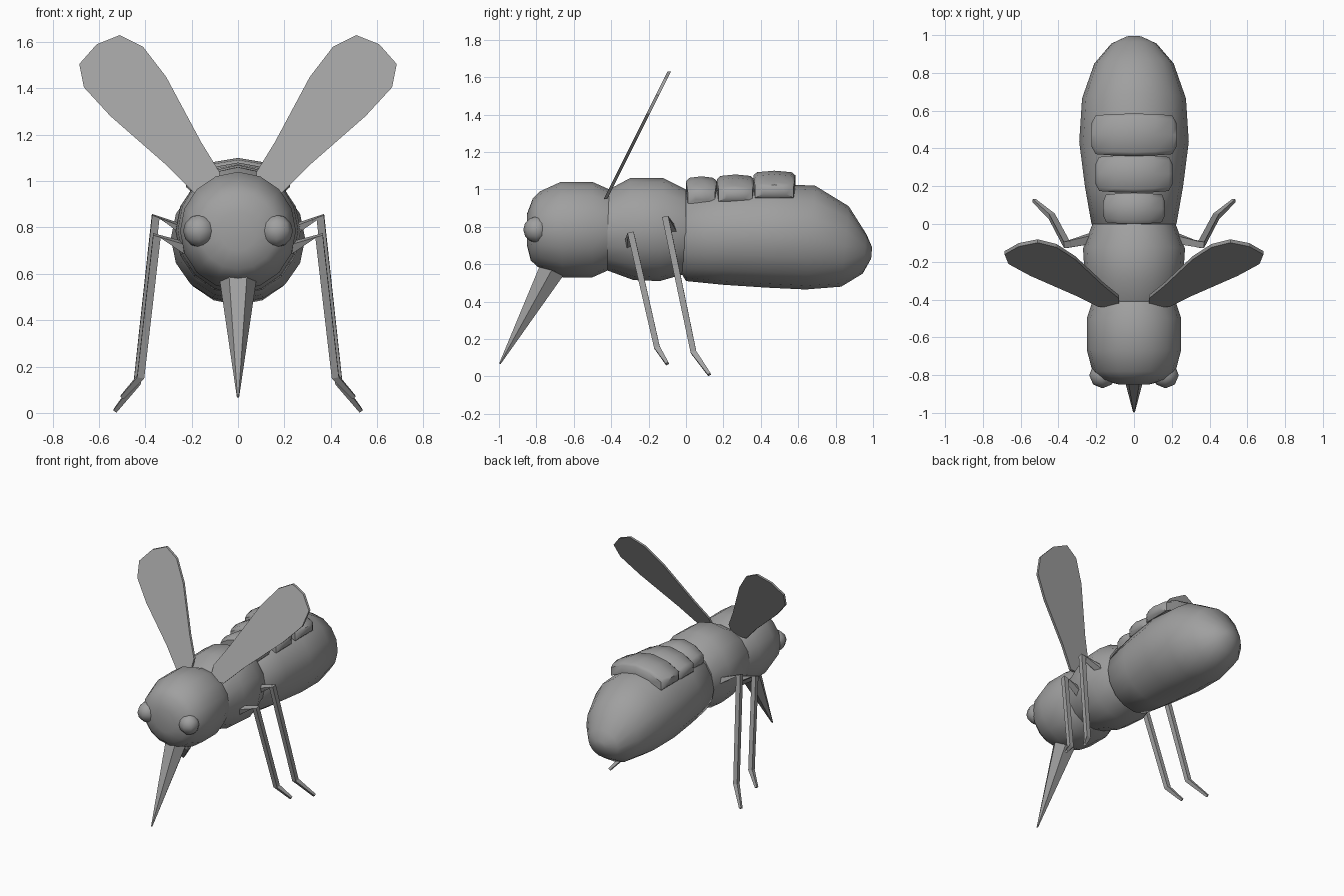
import bpy, bmesh, math
from mathutils import Vector

cube = bpy.data.objects.get("Cube")
if cube:
    bpy.data.objects.remove(cube)

grey = bpy.data.materials.new("matte grey")
grey.use_nodes = True
grey.diffuse_color = (0.35, 0.35, 0.35, 1)
grey.node_tree.nodes["Principled BSDF"].inputs["Base Color"].default_value = grey.diffuse_color


def finish(bm, name, smooth=None):
    bmesh.ops.recalc_face_normals(bm, faces=bm.faces)
    mesh = bpy.data.meshes.new(name)
    bm.to_mesh(mesh)
    bm.free()
    mesh.materials.append(grey)
    ob = bpy.data.objects.new(name, mesh)
    bpy.context.collection.objects.link(ob)
    if smooth:
        bpy.ops.object.select_all(action='DESELECT')
        ob.select_set(True)
        bpy.context.view_layer.objects.active = ob
        bpy.ops.object.shade_smooth_by_angle(angle=math.radians(smooth))
    return ob


def loft(name, rings, smooth=None):
    """Skin a list of equal-length point rings and cap both ends."""
    bm = bmesh.new()
    loops = [[bm.verts.new(p) for p in ring] for ring in rings]
    for a, b in zip(loops, loops[1:]):
        for i in range(len(a)):
            j = (i + 1) % len(a)
            bm.faces.new((a[i], a[j], b[j], b[i]))
    bm.faces.new(loops[0])
    bm.faces.new(loops[-1])
    return finish(bm, name, smooth)


def body(name, stations, sides=16):
    """Each station: half width, then y and z of its top and bottom points."""
    rings = []
    for w, ty, tz, by, bz in stations:
        mid = Vector((0, (ty + by) / 2, (tz + bz) / 2))
        up = Vector((0, (ty - by) / 2, (tz - bz) / 2))
        angles = [math.tau * i / sides for i in range(sides)]
        rings.append([mid + Vector((w * math.cos(a), 0, 0)) + up * math.sin(a) for a in angles])
    return loft(name, rings, 60)


def tube(name, path, radii, sides, turn=0):
    """Straight-sided limb along a path."""
    pts = [Vector(p) for p in path]
    rings = []
    for i, p in enumerate(pts):
        d = (pts[min(i + 1, len(pts) - 1)] - pts[max(i - 1, 0)]).normalized()
        u = d.cross(Vector((0, 1, 0.3))).normalized()
        v = d.cross(u)
        angles = [turn + math.tau * k / sides for k in range(sides)]
        rings.append([p + (u * math.cos(a) + v * math.sin(a)) * radii[i] for a in angles])
    return loft(name, rings)


# Three body segments
body("head", [(0.08, -0.85, 0.87, -0.85, 0.70), (0.17, -0.82, 0.95, -0.83, 0.62),
              (0.22, -0.78, 0.99, -0.78, 0.575), (0.25, -0.67, 1.04, -0.66, 0.53),
              (0.25, -0.50, 1.04, -0.50, 0.53), (0.22, -0.41, 1.00, -0.41, 0.57)])
body("thorax", [(0.22, -0.43, 0.99, -0.43, 0.57), (0.26, -0.30, 1.06, -0.28, 0.515),
                (0.27, -0.12, 1.06, -0.14, 0.51), (0.22, 0.00, 1.00, 0.00, 0.55)])
body("abdomen", [(0.19, -0.03, 0.94, -0.03, 0.56), (0.225, 0.00, 0.98, 0.00, 0.51),
                 (0.26, 0.20, 1.01, 0.20, 0.49), (0.29, 0.44, 1.03, 0.43, 0.475),
                 (0.275, 0.69, 1.02, 0.64, 0.465), (0.21, 0.87, 0.91, 0.83, 0.48),
                 (0.12, 0.965, 0.76, 0.945, 0.55), (0.04, 0.995, 0.69, 0.99, 0.63)])

# Three padded plates across the back
for k, (y0, y1, half, top) in enumerate([(0, 0.165, 0.165, 1.07), (0.165, 0.365, 0.205, 1.08),
                                         (0.36, 0.585, 0.225, 1.10)]):
    rings = []
    for s in (-1, -0.9, -0.5, 0, 0.5, 0.9, 1):
        z = top - 0.075 * s * s
        inset = 0.05 if abs(s) == 1 else 0.012 * s * s
        a, b = y0 + inset, y1 - inset
        low = z - 0.085 if abs(s) < 1 else z - 0.05
        rings.append([(s * half, *p) for p in ((a, low), (a, z - 0.025), (a + 0.02, z - 0.008),
                      ((a + b) / 2, z), (b - 0.02, z - 0.008), (b, z - 0.025), (b, low))])
    loft(f"back_plate_{k + 1}", rings, 50)

# Pointed six-sided mouthpart
tube("proboscis", [(0, -0.66, 0.68), (0, -0.72, 0.565), (0, -0.995, 0.068)], [0.08, 0.078, 0.005], 6)

wing_outline = [(0.08, 0.95), (0.08, 1.04), (0.16, 1.17), (0.31, 1.45), (0.41, 1.58), (0.51, 1.63),
                (0.61, 1.59), (0.685, 1.505), (0.665, 1.405), (0.55, 1.28), (0.31, 1.07), (0.19, 0.95)]
legs = {"front": [(0.20, -0.30, 0.70), (0.35, -0.295, 0.765), (0.42, -0.155, 0.155), (0.50, -0.10, 0.068)],
        "rear": [(0.20, -0.07, 0.77), (0.355, -0.11, 0.85), (0.435, 0.04, 0.13), (0.53, 0.125, 0.01)]}

# Mirrored eyes, wings and legs
for side, s in (("left", 1), ("right", -1)):
    bm = bmesh.new()
    bmesh.ops.create_uvsphere(bm, u_segments=8, v_segments=6, radius=0.07)
    bmesh.ops.translate(bm, verts=bm.verts, vec=(s * 0.167, -0.80, 0.785))
    finish(bm, f"{side}_eye", 60)

    sheets = [[(s * x, -0.435 + (z - 0.94) * 0.5 + t, z) for x, z in wing_outline]
              for t in (-0.009, 0.009)]
    loft(f"{side}_wing", sheets)

    for name, path in legs.items():
        tube(f"{side}_{name}_leg", [(s * x, y, z) for x, y, z in path],
             [0.035, 0.024, 0.022, 0.012], 4, math.pi / 4)
